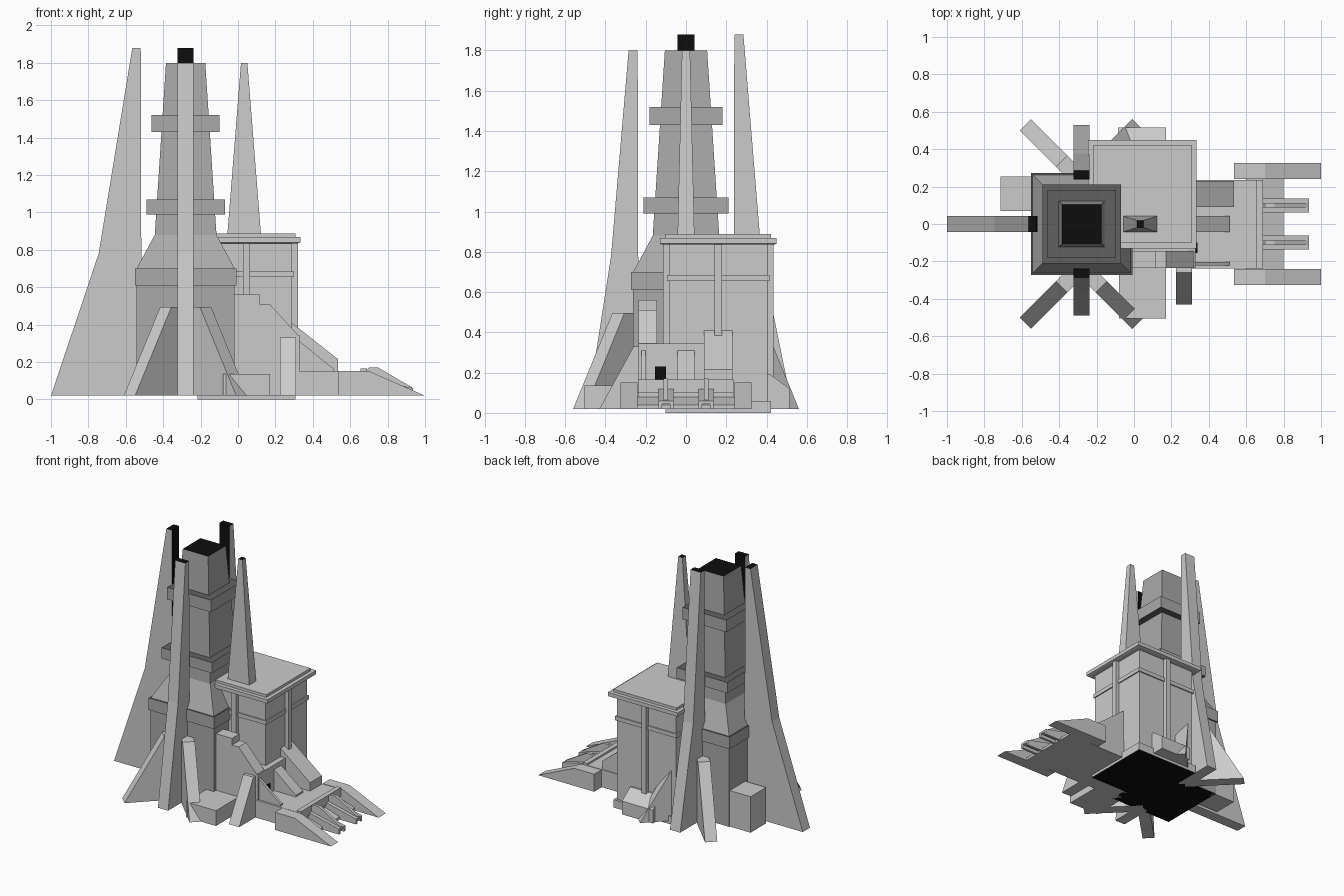
import bpy, bmesh
from math import cos, sin, radians
from mathutils import Vector

if "Cube" in bpy.data.objects:
    bpy.data.objects.remove(bpy.data.objects["Cube"])


def finish(name, bm):
    bmesh.ops.recalc_face_normals(bm, faces=bm.faces)
    me = bpy.data.meshes.new(name)
    bm.to_mesh(me)
    bm.free()
    ob = bpy.data.objects.new(name, me)
    bpy.context.collection.objects.link(ob)
    return ob


def grey(name, v):
    m = bpy.data.materials.new(name)
    m.diffuse_color = (v, v, v, 1)
    m.use_nodes = True
    m.node_tree.nodes["Principled BSDF"].inputs["Base Color"].default_value = m.diffuse_color
    return m


BLACK = grey("black", .004)
DARK = grey("dark_grey", .12)
MID = grey("mid_grey", .40)
SOFT = grey("soft_grey", .55)
LIGHT = grey("light_grey", .8)


def paint(ob, base, extra=None, faces=()):
    """Base material, with an extra one on the listed face indices."""
    ob.data.materials.append(base)
    if extra:
        ob.data.materials.append(extra)
        for i in faces:
            ob.data.polygons[i].material_index = 1
    return ob


def box(name, x, y, z):
    """Box from (min, max) ranges."""
    bm = bmesh.new()
    bmesh.ops.create_cube(bm, size=1)
    for v in bm.verts:
        v.co = [r[0] if c < 0 else r[1] for c, r in zip(v.co, (x, y, z))]
    return finish(name, bm)


def stack(name, cx, cy, levels):
    """Square-section body from (half x, half y, z) levels; last two faces are bottom, top."""
    bm = bmesh.new()
    rings = [[bm.verts.new((cx + sx * hx, cy + sy * hy, z))
              for sx, sy in ((-1, -1), (1, -1), (1, 1), (-1, 1))] for hx, hy, z in levels]
    for a, b in zip(rings, rings[1:]):
        for i in range(4):
            j = (i + 1) % 4
            bm.faces.new((a[i], a[j], b[j], b[i]))
    bm.faces.new(rings[0][::-1])
    bm.faces.new(rings[-1])
    return finish(name, bm)


def fin(name, profile, width, origin=(0, 0), angle=0):
    """Profile of (distance, z) points along an angle; faces are two sides, then the edges."""
    d = Vector((cos(radians(angle)), sin(radians(angle)), 0))
    side = Vector((-d.y, d.x, 0)) * width / 2
    o = Vector((origin[0], origin[1], 0))
    bm = bmesh.new()
    pts = [o + d * r + Vector((0, 0, z)) for r, z in profile]
    a = [bm.verts.new(p - side) for p in pts]
    b = [bm.verts.new(p + side) for p in pts]
    bm.faces.new(a[::-1])
    bm.faces.new(b)
    for i in range(len(a)):
        j = (i + 1) % len(a)
        bm.faces.new((a[i], a[j], b[j], b[i]))
    return finish(name, bm)


TX = -0.28            # tower centre
BX, BY = 0.045, 0.16  # hall centre

# Main tower with a black mouth, and its bands with dark ledges
tower = stack("tower_body", TX, 0,
              [(.262, .262, .02), (.262, .262, .70), (.165, .165, .88), (.105, .105, 1.80)])
paint(tower, MID, BLACK, (12, 13))
for i, (h, z0, z1) in enumerate([(.272, .61, .70), (.21, .99, 1.07), (.182, 1.43, 1.52)]):
    paint(stack(f"tower_band_{i}", TX, 0, [(h, h, z0), (h, h, z1)]), MID, DARK, (4, 5))

# Tall fins round the tower (foot reach, knee reach, top), black on top and inside
for n, ang, foot, knee, top in [("left", 180, .72, .465, 1.88),
                                ("front", -90, .49, .372, 1.80),
                                ("back", 90, .53, .375, 1.88)]:
    f = fin(f"tall_fin_{n}", [(.235, .02), (foot, .02), (knee, .78), (.285, top), (.24, top)],
            .085, (TX, 0), ang)
    paint(f, LIGHT, BLACK, (5, 6))
    f.data.materials.append(SOFT)
    for i in (0, 1):
        f.data.polygons[i].material_index = 2

# Diagonal buttresses
for sx in (-1, 1):
    for sy in (-1, 1):
        ang = {(-1, -1): 225, (1, -1): 315, (-1, 1): 135, (1, 1): 45}[sx, sy]
        f = fin(f"diagonal_buttress_{ang}", [(0, .02), (.425, .02), (.15, .495), (0, .495)],
                .085, (TX, sy * .23), ang)
        paint(f, LIGHT, SOFT, (0, 1))

# Box on the tower's left side
paint(box("side_box", (-.715, -.52), (.07, .255), (.02, .29)), SOFT)

# Square hall with trims, pilasters and roof
paint(stack("hall_body", BX, BY, [(.245, .245, 0), (.245, .245, .85)]), SOFT, BLACK, (4,))
paint(stack("hall_base", BX, BY, [(.262, .262, 0), (.262, .262, .06)]), SOFT, BLACK, (4,))
paint(stack("hall_trim", BX, BY, [(.254, .254, .655), (.254, .254, .685)]), LIGHT)
paint(stack("roof_slab", BX, BY, [(.275, .275, .835), (.29, .29, .84), (.29, .29, .868)]), LIGHT)
paint(stack("roof_top", BX, BY, [(.262, .262, .86), (.262, .262, .888)]), LIGHT)
for i in range(4):
    paint(fin(f"pilaster_{i}", [(.2, .18), (.275, .18), (.275, .84), (.2, .84)],
              .038, (BX, BY), 90 * i), LIGHT)

# Spike on the roof, black tip
paint(stack("roof_spike", .033, 0, [(.09, .042, .88), (.017, .02, 1.80)]), SOFT, BLACK, (5,))

# Terrace with stepped annexe and a dark doorway
paint(box("terrace", (-.05, .33), (-.235, .09), (.02, .345)), SOFT)
paint(fin("annexe", [(0, .3), (.32, .3), (.32, .345), (.17, .51), (0, .51)], .09, (0, -.19)), SOFT)
paint(box("annexe_high", (-.05, .115), (-.235, -.145), (.3, .56)), SOFT)
paint(box("terrace_door", (.32, .34), (-.155, -.1), (.15, .23)), BLACK)

# Low blocks front and back, and one front buttress
paint(box("front_block", (-.08, .17), (-.505, -.2), (.02, .135)), LIGHT)
paint(fin("back_block", [(.35, .02), (.515, .02), (.515, .12), (.42, .19), (.35, .19)],
          .255, (.043, 0), 90), LIGHT)
paint(fin("front_buttress", [(.2, .02), (.43, .02), (.26, .33), (.2, .33)],
          .085, (.268, 0), -90), LIGHT)

# Ramps leading down from the hall to the platform
paint(fin("wide_ramp", [(.25, .02), (.535, .02), (.535, .215), (.25, .44)], .14, (0, .16)), LIGHT)
for n, w, y in (("middle_ramp", .085, 0), ("thin_ramp", .02, -.212)):
    paint(fin(n, [(.3, .1), (.51, .1), (.51, .165), (.33, .31), (.3, .31)], w, (0, y)), LIGHT)

# Landing platform with rim and sloping apron
paint(box("platform", (.28, .68), (-.238, .235), (.02, .152)), SOFT)
paint(box("platform_rim", (.655, .69), (-.238, .235), (.1, .165)), LIGHT)
paint(fin("platform_apron", [(.6, .02), (.8, .02), (.8, .04), (.68, .08), (.6, .08)], .49), SOFT)

# Side arms and forked prongs, mirrored in y
for n, s in (("left", 1), ("right", -1)):
    paint(fin(f"platform_arm_{n}", [(.535, .02), (1.0, .02), (.7, .152), (.535, .152)],
              .085, (0, s * .283)), LIGHT)
    y = s * .1
    fin(f"prong_ridge_{n}", [(.68, .05), (.93, .05), (.93, .065), (.75, .17), (.70, .17), (.68, .15)],
        .022, (0, y))
    fin(f"prong_plate_{n}", [(.68, .045), (.935, .045), (.935, .06), (.68, .12)], .075, (0, y))
    for e in (-1, 1):
        fin(f"prong_edge_{n}_{e}", [(.68, .02), (.935, .02), (.935, .06), (.68, .12)],
            .018, (0, y + e * .0285))
